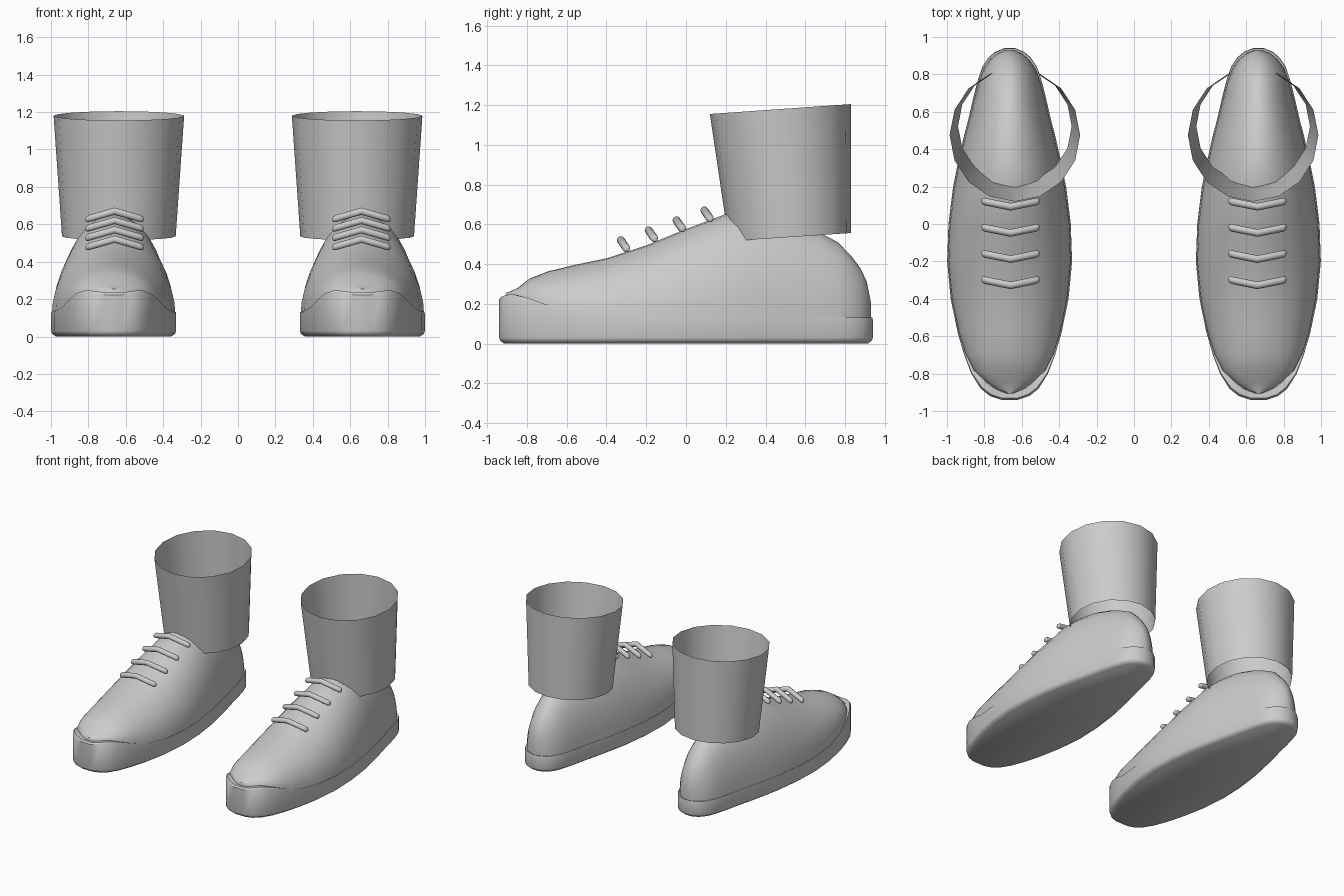
import bpy, bmesh, math
from mathutils import Vector

if "Cube" in bpy.data.objects:
    bpy.data.objects.remove(bpy.data.objects["Cube"])

grey = bpy.data.materials.new("plain grey")
grey.diffuse_color = (0.6, 0.6, 0.6, 1)
grey.use_nodes = True
grey.node_tree.nodes["Principled BSDF"].inputs["Base Color"].default_value = grey.diffuse_color

# Shoe stations from toe to heel: y, half width, ridge height, sole lip height, upper inset
STATIONS = [
    (-.94, .045, .255, .235, .035), (-.92, .105, .262, .243, .035), (-.88, .155, .280, .248, .033),
    (-.80, .205, .328, .230, .015), (-.70, .243, .363, .195, .006), (-.58, .278, .392, .155, .004),
    (-.40, .315, .430, .135, .004), (-.20, .334, .495, .130, .004), (0, .327, .575, .130, .004),
    (.20, .302, .650, .130, .004), (.32, .278, .655, .130, .004), (.45, .249, .640, .130, .004),
    (.58, .216, .600, .130, .004), (.68, .193, .557, .130, .005), (.77, .170, .510, .130, .006),
    (.84, .146, .440, .130, .008), (.89, .113, .375, .130, .010), (.92, .078, .310, .130, .010),
    (.94, .030, .210, .130, .010),
]
SHOE_X, CUFF_X, LACE_X = .665, .637, .66


def loft(name, rings, closed, cap_start=False, cap_end=False, smooth=40):
    """Skin a list of rings of points into one object."""
    bm = bmesh.new()
    vs = [[bm.verts.new(p) for p in r] for r in rings]
    n = len(rings[0])
    for a, b in zip(vs, vs[1:]):
        for i in range(n if closed else n - 1):
            j = (i + 1) % n
            bm.faces.new((a[i], a[j], b[j], b[i]))
    if cap_start:
        bm.faces.new(vs[0][::-1])
    if cap_end:
        bm.faces.new(vs[-1])
    me = bpy.data.meshes.new(name)
    bm.to_mesh(me)
    bm.free()
    me.materials.append(grey)
    ob = bpy.data.objects.new(name, me)
    bpy.context.collection.objects.link(ob)
    bpy.ops.object.select_all(action='DESELECT')
    ob.select_set(True)
    bpy.context.view_layer.objects.active = ob
    bpy.ops.object.shade_smooth_by_angle(angle=math.radians(smooth))
    return ob


def sole(side):
    # plan outline, counter-clockwise, with outward normals for insetting
    pts = [(w, y, lip, ins) for y, w, h, lip, ins in STATIONS]
    pts += [(-w, y, lip, ins) for w, y, lip, ins in reversed(pts)]
    n = len(pts)

    def ring(inset, height):
        out = []
        for i, p in enumerate(pts):
            a, b = pts[i - 1], pts[(i + 1) % n]
            nrm = Vector((b[1] - a[1], a[0] - b[0])).normalized()
            d = inset(p)
            out.append((side * SHOE_X + p[0] - nrm.x * d, p[1] - nrm.y * d, height(p)))
        return out

    rings = [ring(lambda p: .025, lambda p: 0),
             ring(lambda p: .004, lambda p: .016),
             ring(lambda p: 0, lambda p: .03),
             ring(lambda p: 0, lambda p: p[2] - .012),
             ring(lambda p: p[3] * .3, lambda p: p[2]),
             ring(lambda p: p[3] + .012, lambda p: p[2] - .004)]
    loft("sole", rings, True, cap_start=True)


def upper(side):
    # half-elliptical arches along the shoe
    rings = []
    steps = 18
    for y, w, h, lip, ins in STATIONS:
        yy = y + ins if y < 0 else y - ins
        ww, base = max(w - ins, .02), lip - .012
        rings.append([(side * SHOE_X - ww * math.cos(math.pi * k / steps), yy,
                       base + (h - base) * math.sin(math.pi * k / steps))
                      for k in range(steps + 1)])
    loft("upper", rings, False, True, True, 50)


def cuff(side):
    # open slanted trouser leg: front y, back y, half width, front z, slope
    rings = []
    for y0, y1, rx, z0, slope in ((.215, .83, .304, .515, .067), (.12, .83, .349, 1.155, .07)):
        ring = []
        for k in range(16):
            a = math.tau * k / 16
            y = (y0 + y1) / 2 + (y1 - y0) / 2 * math.sin(a)
            ring.append((side * CUFF_X + rx * math.cos(a), y, z0 + slope * (y - y0)))
        rings.append(ring)
    loft("trouser_cuff", rings, True)


def lace(side, i):
    # bent round bar with rounded ends
    c = Vector((side * LACE_X, -.328 + .14 * i, .52 + .05 * i))
    r = .02
    rings = []
    for x, s in ((-.155, .4), (-.15, .8), (-.138, 1), (0, 1), (.138, 1), (.15, .8), (.155, .4)):
        f = abs(x) / .15
        p = c + Vector((x, .03 * f, -.043 * f))
        rings.append([p + Vector((0, r * s * math.cos(t), r * s * math.sin(t)))
                      for t in (math.tau * k / 10 for k in range(10))])
    loft("lace", rings, True, True, True, 60)


for side in (-1, 1):
    sole(side)
    upper(side)
    cuff(side)
    for i in range(4):
        lace(side, i)

# consistent outward normals on the closed parts
for ob in bpy.context.collection.objects:
    bm = bmesh.new()
    bm.from_mesh(ob.data)
    bmesh.ops.recalc_face_normals(bm, faces=bm.faces)
    bm.to_mesh(ob.data)
    bm.free()
